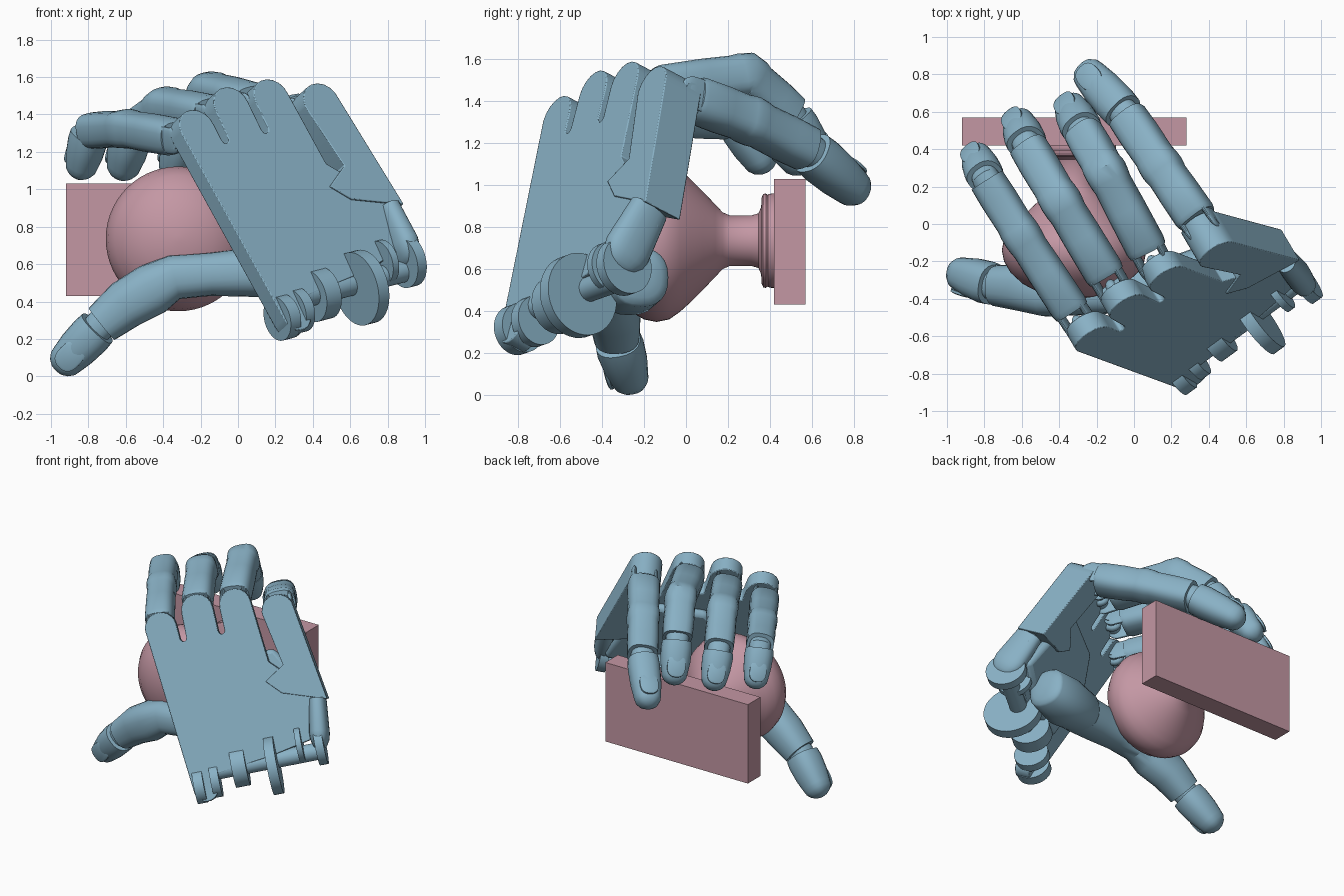
import bpy, bmesh, math
from mathutils import Vector as V

if "Cube" in bpy.data.objects:
    bpy.data.objects.remove(bpy.data.objects["Cube"])

def material(name, color):
    m = bpy.data.materials.new(name)
    m.diffuse_color = (*color, 1)
    m.use_nodes = True
    m.node_tree.nodes["Principled BSDF"].inputs["Base Color"].default_value = m.diffuse_color
    return m

BLUE = material("hand_blue", (.25, .44, .56))
PINK = material("knob_pink", (.55, .31, .37))

# palm frame: W towards index side, L towards knuckles, N out of the palm
L = V((-.40, .235, .89)).normalized()
W = V((.80, .57, .18))
W = (W - L * W.dot(L)).normalized()
N = L.cross(W)
O = V((-.24, -.62, 1.35))

def palm(w, l, n=0):
    return O + W * w + L * l + N * n

def finish(bm, name, mat, bevel=0, angle=35):
    bmesh.ops.recalc_face_normals(bm, faces=bm.faces)
    me = bpy.data.meshes.new(name)
    bm.to_mesh(me)
    bm.free()
    me.materials.append(mat)
    ob = bpy.data.objects.new(name, me)
    bpy.context.collection.objects.link(ob)
    if bevel:
        b = ob.modifiers.new("bevel", 'BEVEL')
        b.width, b.segments, b.limit_method = bevel, 2, 'ANGLE'
    bpy.ops.object.select_all(action='DESELECT')
    bpy.context.view_layer.objects.active = ob
    ob.select_set(True)
    bpy.ops.object.shade_smooth_by_angle(angle=math.radians(angle))
    return ob

def loft(name, rings, side=W, mat=BLUE, cap0=0, cap1=0, seg=24, power=2.4):
    """Skin of superellipse rings (point, half width, half height)."""
    pts = [V(r[0]) for r in rings]
    tan = [(pts[min(i + 1, len(pts) - 1)] - pts[max(i - 1, 0)]).normalized() for i in range(len(pts))]
    full = [(pts[i], tan[i], rings[i][1], rings[i][2]) for i in range(len(pts))]
    def cap(ring, sign, k):
        p, t, w, h = ring
        return [(p + t * sign * k * h * math.sin(a), t, w * math.cos(a), h * math.cos(a))
                for a in map(math.radians, (22, 45, 65, 84))]
    if cap0:
        full = cap(full[0], -1, cap0)[::-1] + full
    if cap1:
        full = full + cap(full[-1], 1, cap1)
    bm = bmesh.new()
    loops = []
    for p, t, w, h in full:
        s = (side - t * side.dot(t)).normalized()
        u = s.cross(t)
        loop = []
        for j in range(seg):
            a = 2 * math.pi * j / seg
            c, d = math.cos(a), math.sin(a)
            loop.append(bm.verts.new(p + s * w * math.copysign(abs(c) ** (2 / power), c)
                                     + u * h * math.copysign(abs(d) ** (2 / power), d)))
        loops.append(loop)
    for a, b in zip(loops, loops[1:]):
        for j in range(seg):
            k = (j + 1) % seg
            bm.faces.new((a[j], a[k], b[k], b[j]))
    bm.faces.new(loops[0])
    bm.faces.new(loops[-1])
    return finish(bm, name, mat)

def prism(name, outline, n0, n1, bevel=.005):
    """Palm-plane outline given thickness along the palm normal."""
    bm = bmesh.new()
    f = bm.faces.new([bm.verts.new(palm(w, l, n0)) for w, l in outline])
    r = bmesh.ops.extrude_face_region(bm, geom=[f])
    bmesh.ops.translate(bm, verts=[v for v in r['geom'] if isinstance(v, bmesh.types.BMVert)], vec=N * (n1 - n0))
    return finish(bm, name, BLUE, bevel)

def disc(name, w0, w1, l, n, r):
    return loft(name, [(palm(w0, l, n), r, r), (palm(w1, l, n), r, r)], side=L, seg=40, power=2)

# wall plate
bpy.ops.mesh.primitive_cube_add(size=1, location=(-.32, .495, .73))
plate = bpy.context.object
plate.name = "wall_plate"
plate.scale = (1.2, .15, .6)
plate.data.materials.append(PINK)

# turned door knob
profile = [(-.40, .02), (-.39, .1), (-.365, .19), (-.32, .275), (-.26, .34), (-.2, .375), (-.14, .387),
           (-.08, .375), (-.03, .34), (.02, .295), (.08, .235), (.14, .172), (.175, .135), (.21, .12), (.31, .12),
           (.345, .13), (.358, .16), (.36, .205), (.368, .222), (.38, .225), (.39, .218), (.395, .222), (.41, .225), (.43, .225)]
loft("door_knob", [((-.32, y, .735), r, r) for y, r in profile], side=V((1, 0, 0)), mat=PINK, seg=56, power=2)

# palm plate with rounded knuckles and slots between them
def arc(w, l, r, a0, a1, n=9):
    return [(w + r * math.cos(math.radians(a0 + (a1 - a0) * i / n)),
             l + r * math.sin(math.radians(a0 + (a1 - a0) * i / n))) for i in range(n + 1)]

knuckles = [(.015, -.03), (.284, .045), (.549, .032), (.832, -.065)]
outline = arc(.107, -1.18, .085, 360, 180)
for w, l in knuckles[:3]:
    outline += arc(w, l, .11, 180, 0)
    outline += arc(w + .138, -.13 if w < .5 else -.3, .022, 180, 360, 4)
outline = outline[:-5] + [(.70, -.4), (.8, -.5), (1.0, -.66), (1.03, -.8), (.95, -.97), (.6, -1.04), (.2, -1.09)]
prism("palm_plate", outline, 0, .11)

# index side plate, set slightly proud of the palm
prism("index_plate", [(.72, -.07)] + arc(.832, -.065, .112, 175, 0) +
      [(1.05, -.73), (.75, -.63), (.654, -.53), (.795, -.44)], -.012, .2)
prism("palm_pad", [(.2, -.95), (.16, -.5), (.35, -.3), (.75, -.32), (.85, -.5), (.95, -.93), (.5, -1.0)], .1, .17, .03)

# wrist hinge: ears, big disc and axle
disc("wrist_ear_outer", .03, .10, -1.15, .07, .12)
disc("wrist_ear_inner", .15, .21, -1.13, .08, .12)
disc("wrist_disc", .56, .63, -1.11, .03, .2)
disc("wrist_collar", .31, .41, -1.07, .09, .14)
disc("wrist_ear_index", .78, .82, -1.0, .04, .12)
disc("wrist_ear_side", .91, .97, -1.03, .03, .14)
disc("wrist_axle", .06, .96, -1.07, .06, .06)
loft("wrist_side_boss", [(palm(.98, -.72, .06), .06, .1), (palm(.95, -.95, .02), .07, .12)], cap1=1)

def nail(name, d, t, r, side):
    """Thin oval nail on the back of a fingertip."""
    ax = (t - d).normalized()
    s = (side - ax * side.dot(ax)).normalized()
    u = s.cross(ax)
    c = d.lerp(t, .85) + u * r * .84
    loft(name, [(c - u * .01, r * .6, r * .75), (c + u * .004, r * .6, r * .75), (c + u * .01, r * .5, r * .64)], side=s, power=2.6)

def tip(name, p, d, t, r, side):
    """Gap core, fingertip and nail."""
    loft(name + "_tip_core", [(p.lerp(d, .8), r * .75, r * .75), (d, r * .75, r * .75), (d.lerp(t, .4), r * .7, r * .7)], side)
    loft(name + "_tip", [(d.lerp(t, .1), r * .98, r * .98), (d.lerp(t, .3), r * 1.02, r * 1.02),
                         (d.lerp(t, .7), r * .97, r * .95), (t, r * .86, r * .82)], side, cap1=1)
    nail(name + "_nail", d, t, r, side)

# four fingers: knuckle, middle joint, end joint, tip
fingers = {
    "little_finger": ((-.285, -.54, 1.27), (-.60, -.06, 1.325), (-.79, .24, 1.315), (-.835, .35, 1.13), .098),
    "ring_finger": ((-.105, -.35, 1.39), (-.39, .12, 1.44), (-.57, .42, 1.30), (-.61, .53, 1.13), .104),
    "middle_finger": ((.115, -.22, 1.45), (-.15, .28, 1.52), (-.27, .49, 1.33), (-.33, .61, 1.13), .106),
    "index_finger": ((.37, -.02, 1.43), (.15, .30, 1.31), (-.04, .58, 1.17), (-.23, .79, .99), .108),
}
for name, (b, p, d, t, r) in fingers.items():
    b, p, d, t = V(b), V(p), V(d), V(t)
    loft(name + "_body", [
        (b.lerp(p, .15), r * .97, r * .85), (b.lerp(p, .21), r * 1.02, r), (b.lerp(p, .6), r * 1.0, r * 1.02),
        (b.lerp(p, .86), r * .97, r * .98), (b.lerp(p, .93), r * 1.02, r * 1.02), (p, r * 1.04, r * 1.04),
        (p.lerp(d, .12), r * 1.02, r * 1.02), (p.lerp(d, .22), r * .97, r * .96), (p.lerp(d, .65), r * .99, r * .99),
        (p.lerp(d, .98), r * .96, r * .96)], W, power=2.8)
    for s, tag in ((-1, "outer"), (1, "inner")):
        off = W * s * r * .7
        loft(f"{name}_prong_{tag}", [(b.lerp(p, .05) + off, .018, r * .75), (b.lerp(p, .19) + off, .018, r * .75)], W, cap0=1)
    loft(name + "_hinge_pin", [(b - W * r * .85, .04, .04), (b + W * r * .85, .04, .04)], L, power=2)
    loft(name + "_hinge_tongue", [(b - N * .06, .035, .06), (b + N * .0, .035, .06)], W, cap1=1)
    tip(name, p, d, t, r, W)

# thumb and its mount
S = V((-.7, 0, .7))
d, t = V((-.735, -.33, .275)), V((-.91, -.27, .095))
p = V((-.60, -.34, .385))
loft("thumb_mount", [((.60, -.22, .56), .14, .14), ((.40, -.27, .55), .17, .16), ((.2, -.32, .56), .14, .14)], V((0, 0, 1)), cap0=.3, cap1=.5)
loft("thumb_body", [((.25, -.33, .56), .14, .14), ((.05, -.35, .555), .13, .13), ((-.15, -.365, .545), .115, .115),
                    ((-.34, -.37, .53), .12, .12), ((-.46, -.365, .465), .14, .13), (p, .132, .125),
                    (p.lerp(d, .95), .11, .11)], S)
tip("thumb", p, d, t, .112, S)
